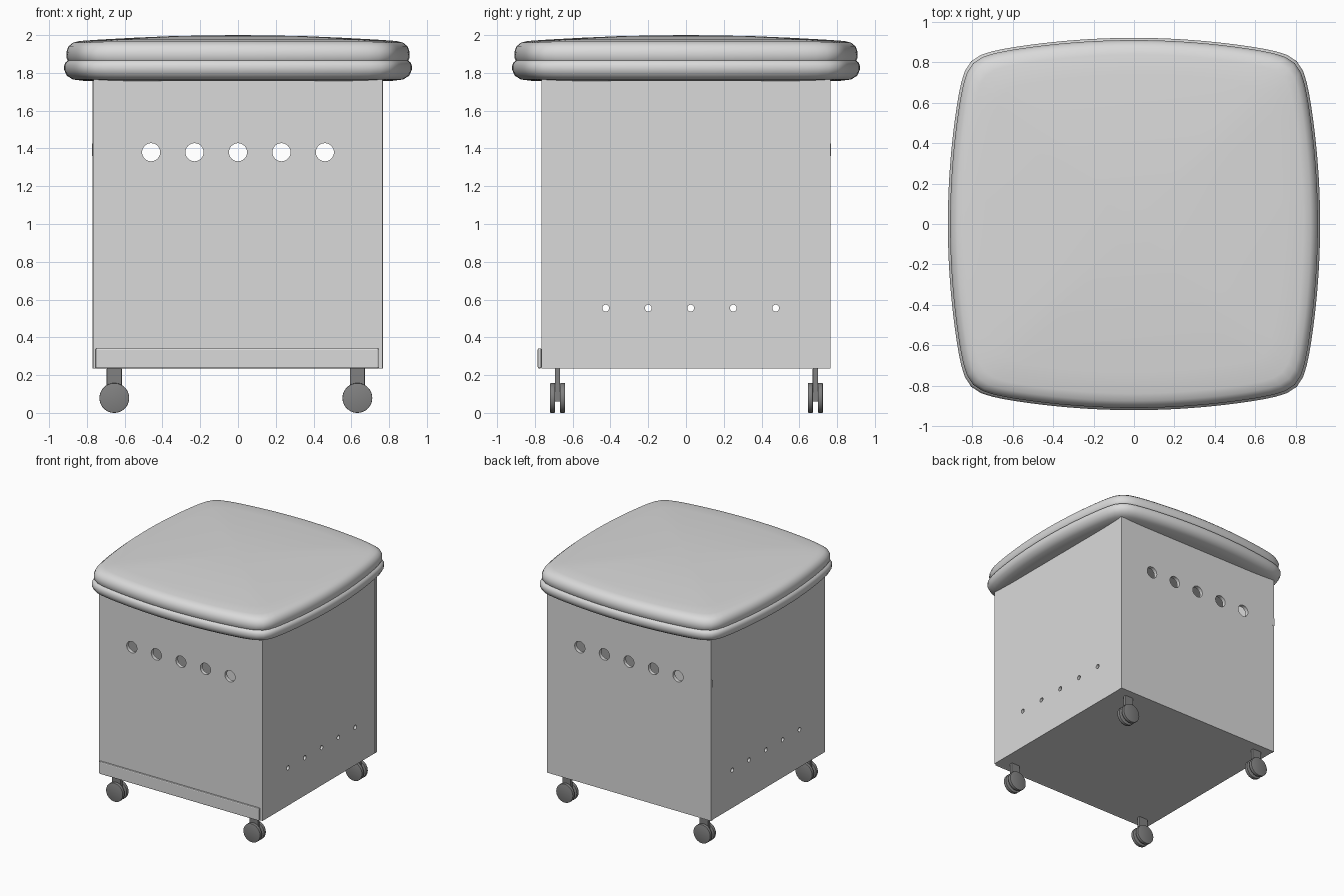
import bpy, bmesh, math
from mathutils import Matrix

if "Cube" in bpy.data.objects:
    bpy.data.objects.remove(bpy.data.objects["Cube"])


def material(name, v):
    m = bpy.data.materials.new(name)
    m.diffuse_color = (v, v, v, 1)
    m.use_nodes = True
    m.node_tree.nodes["Principled BSDF"].inputs["Base Color"].default_value = m.diffuse_color
    return m


LIGHT = material("light grey", 0.7)
DARK = material("dark grey", 0.22)


def finish(name, bm, mat, smooth=False):
    bmesh.ops.recalc_face_normals(bm, faces=bm.faces)
    me = bpy.data.meshes.new(name)
    bm.to_mesh(me)
    bm.free()
    ob = bpy.data.objects.new(name, me)
    bpy.context.collection.objects.link(ob)
    me.materials.append(mat)
    if smooth:
        activate(ob)
        bpy.ops.object.shade_smooth_by_angle(angle=math.radians(40))
    return ob


def activate(ob):
    bpy.ops.object.select_all(action='DESELECT')
    ob.select_set(True)
    bpy.context.view_layer.objects.active = ob


def box(name, x, y, z, mat, bevel=0.0):
    bm = bmesh.new()
    c = [(a[0] + a[1]) / 2 for a in (x, y, z)]
    s = [a[1] - a[0] for a in (x, y, z)]
    bmesh.ops.create_cube(bm, size=1, matrix=Matrix.Translation(c) @ Matrix.Diagonal((*s, 1)))
    if bevel:
        bmesh.ops.bevel(bm, geom=bm.edges[:], offset=bevel, segments=2, affect='EDGES', profile=0.5)
    return finish(name, bm, mat)


def add_cylinder(bm, centre, axis, r, length, seg):
    rot = Matrix.Rotation(math.pi / 2, 4, 'X' if axis == 'y' else 'Y')
    bmesh.ops.create_cone(bm, cap_ends=True, segments=seg, radius1=r, radius2=r,
                          depth=length, matrix=Matrix.Translation(centre) @ rot)


def cutter(name, centres, axis, r):
    bm = bmesh.new()
    for c in centres:
        add_cylinder(bm, c, axis, r, 2.4, 32)
    ob = finish(name, bm, LIGHT)
    ob.hide_render = True
    return ob


# Box walls with ventilation holes cut through opposite sides
big = cutter("large_hole_cutter", [(0.23 * i, 0, 1.38) for i in range(-2, 3)], 'y', 0.048)
small = cutter("small_hole_cutter", [(0, 0.025 + 0.225 * i, 0.555) for i in range(-2, 3)], 'x', 0.018)
Z = (0.235, 1.765)
T = 0.03
panels = [
    ("front_panel", (-0.766, 0.766), (-0.765, -0.765 + T), big),
    ("back_panel", (-0.77, 0.768), (0.765 - T, 0.765), big),
    ("left_panel", (-0.766, -0.766 + T), (-0.765 + T, 0.765 - T), small),
    ("right_panel", (0.766 - T, 0.766), (-0.765 + T, 0.765 - T), small),
]
for name, x, y, cut in panels:
    ob = box(name, x, y, Z, LIGHT)
    mod = ob.modifiers.new("holes", 'BOOLEAN')
    mod.operation = 'DIFFERENCE'
    mod.solver = 'EXACT'
    mod.object = cut
    activate(ob)
    bpy.ops.object.modifier_apply(modifier=mod.name)
for c in (big, small):
    bpy.data.objects.remove(c)

# Floor, front skirting strip and small tab on the back left edge
box("floor_panel", (-0.766 + T, 0.766 - T), (-0.765 + T, 0.765 - T), (0.235, 0.265), LIGHT)
box("front_strip", (-0.755, 0.745), (-0.785, -0.765), (0.235, 0.342), LIGHT, 0.008)
box("edge_tab", (-0.773, -0.755), (0.745, 0.767), (1.36, 1.425), LIGHT)


# Cushion: bowed square outline, lofted through a profile with a seam groove
def outline(angle):
    c, s = abs(math.cos(angle)), abs(math.sin(angle))
    lo, hi = 0.0, 1.5
    for _ in range(40):
        t = (lo + hi) / 2
        x, y = c * t, s * t
        f = ((x + 0.13 * y * y) / 0.92) ** 20 + ((y + 0.13 * x * x) / 0.92) ** 20
        lo, hi = (t, hi) if f < 1 else (lo, t)
    return math.cos(angle) * lo, math.sin(angle) * lo


N = 128
ring = [outline(2 * math.pi * i / N) for i in range(N)]
profile = [(0.88, 1.757), (0.95, 1.765), (0.985, 1.785), (1.0, 1.815), (1.0, 1.84),
           (0.992, 1.856), (0.979, 1.865), (0.986, 1.878), (0.988, 1.91), (0.976, 1.94),
           (0.95, 1.96), (0.91, 1.969), (0.8, 1.976), (0.6, 1.986), (0.4, 1.994), (0.2, 1.998)]
bm = bmesh.new()
loops = [[bm.verts.new((x * s, y * s, z)) for x, y in ring] for s, z in profile]
for a, b in zip(loops, loops[1:]):
    for i in range(N):
        j = (i + 1) % N
        bm.faces.new((a[i], a[j], b[j], b[i]))
bm.faces.new(loops[0][::-1])
tip = bm.verts.new((0, 0, 2.0))
for i in range(N):
    bm.faces.new((loops[-1][i], loops[-1][(i + 1) % N], tip))
finish("cushion", bm, LIGHT, True)

# Twin-wheel casters
for fx, cx in (("left", -0.655), ("right", 0.632)):
    for fy, cy in (("front", -0.68), ("back", 0.685)):
        tag = f"{fy}_{fx}"
        box(f"{tag}_caster_stem", (cx - 0.04, cx + 0.04), (cy - 0.014, cy + 0.014),
            (0.06, 0.236), DARK, 0.004)
        bm = bmesh.new()
        for side in (-1, 1):
            add_cylinder(bm, (cx, cy + side * 0.0265, 0.079), 'y', 0.079, 0.027, 40)
        rims = [e for e in bm.edges if abs(e.verts[0].co.y - e.verts[1].co.y) < 1e-4]
        bmesh.ops.bevel(bm, geom=rims, offset=0.004, segments=2, affect='EDGES', profile=0.5)
        finish(f"{tag}_caster_wheels", bm, DARK, True)
